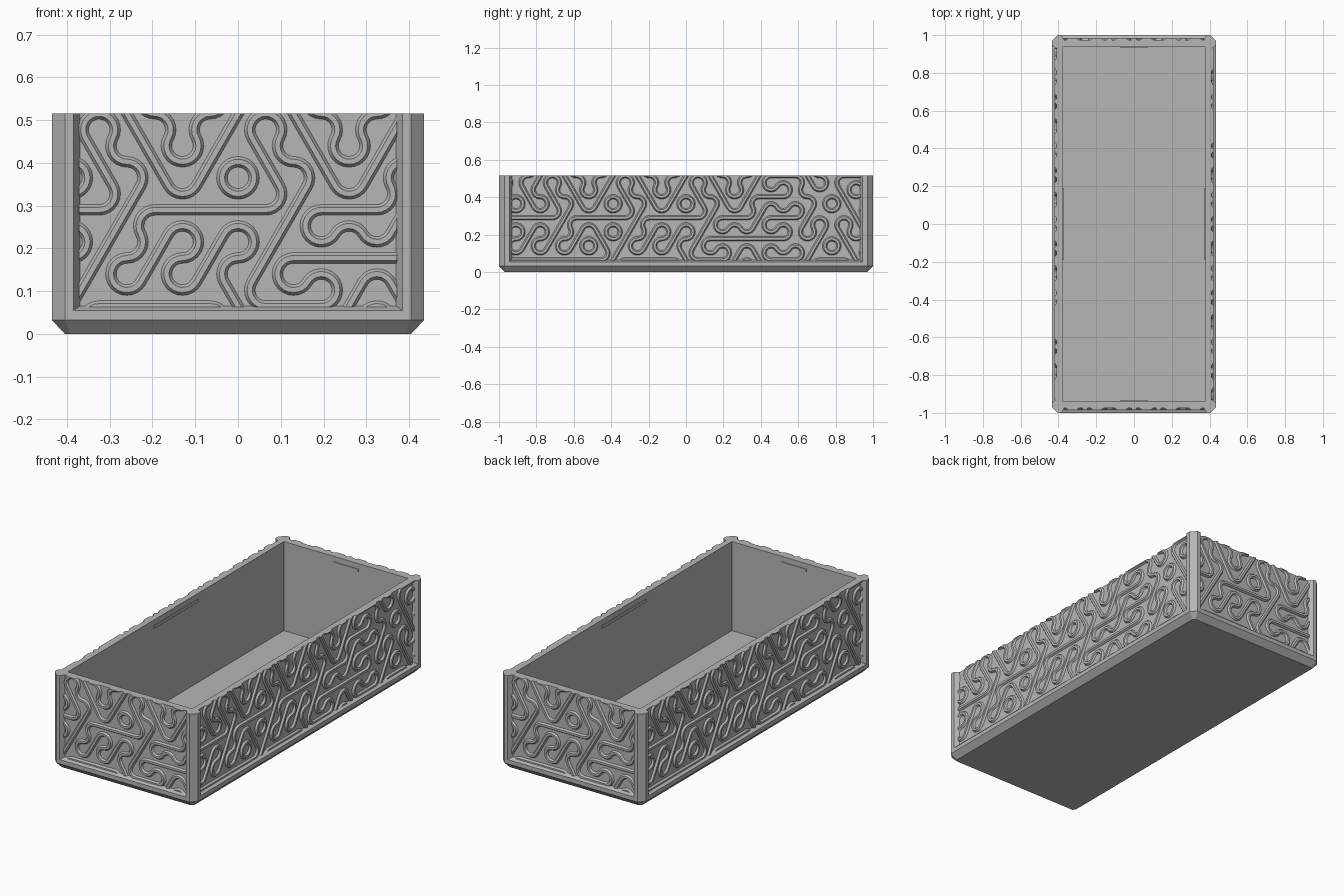
import bpy, bmesh
from math import radians, cos, sin, sqrt
from mathutils import Vector, Matrix

cube = bpy.data.objects.get("Cube")
if cube:
    bpy.data.objects.remove(cube, do_unlink=True)

HX, HY, TOP = 0.435, 1.0, 0.515      # outer half sizes and height
SIDE = 0.075                         # hexagon tile side
APO = SIDE * sqrt(3) / 2

grey = bpy.data.materials.new("light_grey")
grey.use_nodes = True
GREY = (0.47, 0.47, 0.47, 1)
grey.diffuse_color = GREY
grey.node_tree.nodes["Principled BSDF"].inputs["Base Color"].default_value = GREY


def finish(name, bm, smooth=False):
    bmesh.ops.recalc_face_normals(bm, faces=bm.faces[:])
    mesh = bpy.data.meshes.new(name)
    bm.to_mesh(mesh)
    bm.free()
    mesh.materials.append(grey)
    ob = bpy.data.objects.new(name, mesh)
    bpy.context.collection.objects.link(ob)
    if smooth:
        bpy.ops.object.select_all(action='DESELECT')
        ob.select_set(True)
        bpy.context.view_layer.objects.active = ob
        bpy.ops.object.shade_smooth_by_angle(angle=radians(30))
    return ob


def octagon(bm, hx, hy, c, z):
    pts = [(hx, hy - c), (hx - c, hy), (c - hx, hy), (-hx, hy - c),
           (-hx, c - hy), (c - hx, -hy), (hx - c, -hy), (hx, c - hy)]
    return [bm.verts.new((x, y, z)) for x, y in pts]


# Tray: one loft up the outside, over the rim and down to the floor
bm = bmesh.new()
levels = [(HX - 0.03, HY - 0.03, 0.012, 0), (HX, HY, 0.03, 0.032),
          (HX, HY, 0.03, 0.055), (0.41, 0.975, 0.02, 0.065),
          (0.41, 0.975, 0.02, TOP), (0.378, 0.938, 0.001, TOP),
          (0.378, 0.938, 0.001, 0.025)]
rings = [octagon(bm, *lv) for lv in levels]
for a, b in zip(rings, rings[1:]):
    for i in range(8):
        j = (i + 1) % 8
        bm.faces.new((a[i], a[j], b[j], b[i]))
bm.faces.new(rings[0])
bm.faces.new(rings[-1])
finish("tray", bm)

# Corner posts with chamfered outer edge and bevelled frame sides
post = [(0.405, HY), (0.385, HY), (0.37, 0.975), (0.378, 0.938),
        (0.41, 0.93), (HX, 0.945), (HX, 0.97)]
for side, sx in (("left", 1), ("right", -1)):
    for end, sy in (("back", 1), ("front", -1)):
        bm = bmesh.new()
        face = bm.faces.new([bm.verts.new((sx * x, sy * y, 0.04)) for x, y in post])
        ext = bmesh.ops.extrude_face_region(bm, geom=[face])["geom"]
        for v in ext:
            if isinstance(v, bmesh.types.BMVert):
                v.co.z = TOP
        finish(f"{end}_{side}_corner_post", bm)

# Hexagon tiles: angle of the straight rib (or None) and corners with arcs
TILES = {"u": (None, (90, 210, 330)), "d": (None, (30, 150, 270)),
         "h": (0, (90, 270)), "r": (60, (150, 330)), "l": (120, (30, 210))}
ROWS = ["hhhh" "rhhlhrl" "hrhl",
        "rrrrl" "rrrrhh" "hdrlr",
        "hhrh" "hrhhrhr" "hrul",
        "rlllr" "llrllr" "hdulr",
        "urlu" "rlurlur" "hluh"]


def polar(deg, r):
    return Vector((cos(radians(deg)), sin(radians(deg)))) * r


def rib(bm, path, depth):
    """Sweep a raised trapezoid along a list of (point, side direction)."""
    section = [(-0.0125, -0.004), (-0.0125, 0), (-0.006, 0.01),
               (0.006, 0.01), (0.0125, 0), (0.0125, -0.004)]
    loops = []
    for p, n in path:
        loop = []
        for off, h in section:
            q = p + n * off
            loop.append(bm.verts.new((q.x, -depth - h, q.y)))
        loops.append(loop)
    for a, b in zip(loops, loops[1:]):
        for i in range(len(section)):
            j = (i + 1) % len(section)
            bm.faces.new((a[i], a[j], b[j], b[i]))


def relief(name, half, depth, angle):
    bm = bmesh.new()
    for r, row in enumerate(ROWS):
        for c, key in enumerate(row):
            mid = Vector(((2 * c - len(row) + 1) * APO, 0.065 + r * SIDE * 1.5))
            if abs(mid.x) > half + 0.08:
                continue
            line, corners = TILES[key]
            if line is not None:
                n = polar(line + 90, 1)
                rib(bm, [(mid + polar(line, k * APO), n) for k in (-1, 1)], depth)
            for a in corners:
                center = mid + polar(a, SIDE)
                dirs = [polar(a + 120 + k * 15, 1) for k in range(9)]
                rib(bm, [(center + d * SIDE / 2, d) for d in dirs], depth)
    bmesh.ops.remove_doubles(bm, verts=bm.verts[:], dist=0.0005)
    # trim to the panel and close the cut ends
    for co, no in (((half, 0, 0), (1, 0, 0)), ((-half, 0, 0), (-1, 0, 0)),
                   ((0, 0, TOP), (0, 0, 1)), ((0, 0, 0.063), (0, 0, -1))):
        cut = bmesh.ops.bisect_plane(
            bm, geom=bm.verts[:] + bm.edges[:] + bm.faces[:], dist=1e-5,
            plane_co=co, plane_no=no, clear_outer=True)["geom_cut"]
        edges = [e for e in cut if isinstance(e, bmesh.types.BMEdge) and e.is_boundary]
        bmesh.ops.holes_fill(bm, edges=edges, sides=0)
    bm.transform(Matrix.Rotation(radians(angle), 4, 'Z'))
    finish(name, bm, smooth=True)


relief("front_relief", 0.372, 0.975, 0)
relief("left_relief", 0.932, 0.41, 90)
relief("back_relief", 0.372, 0.975, 180)
relief("right_relief", 0.932, 0.41, 270)


# Small raised strips just below the rim inside each wall
def strip(name, length, depth, angle):
    bm = bmesh.new()
    bmesh.ops.create_cube(bm, size=1)
    bm.transform(Matrix.Rotation(radians(angle), 4, 'Z')
                 @ Matrix.Translation((0, -depth, 0.477))
                 @ Matrix.Diagonal((length, 0.008, 0.016, 1)))
    finish(name, bm)


strip("front_inner_strip", 0.15, 0.938, 0)
strip("left_inner_strip", 0.38, 0.378, 90)
strip("back_inner_strip", 0.15, 0.938, 180)
strip("right_inner_strip", 0.38, 0.378, 270)
